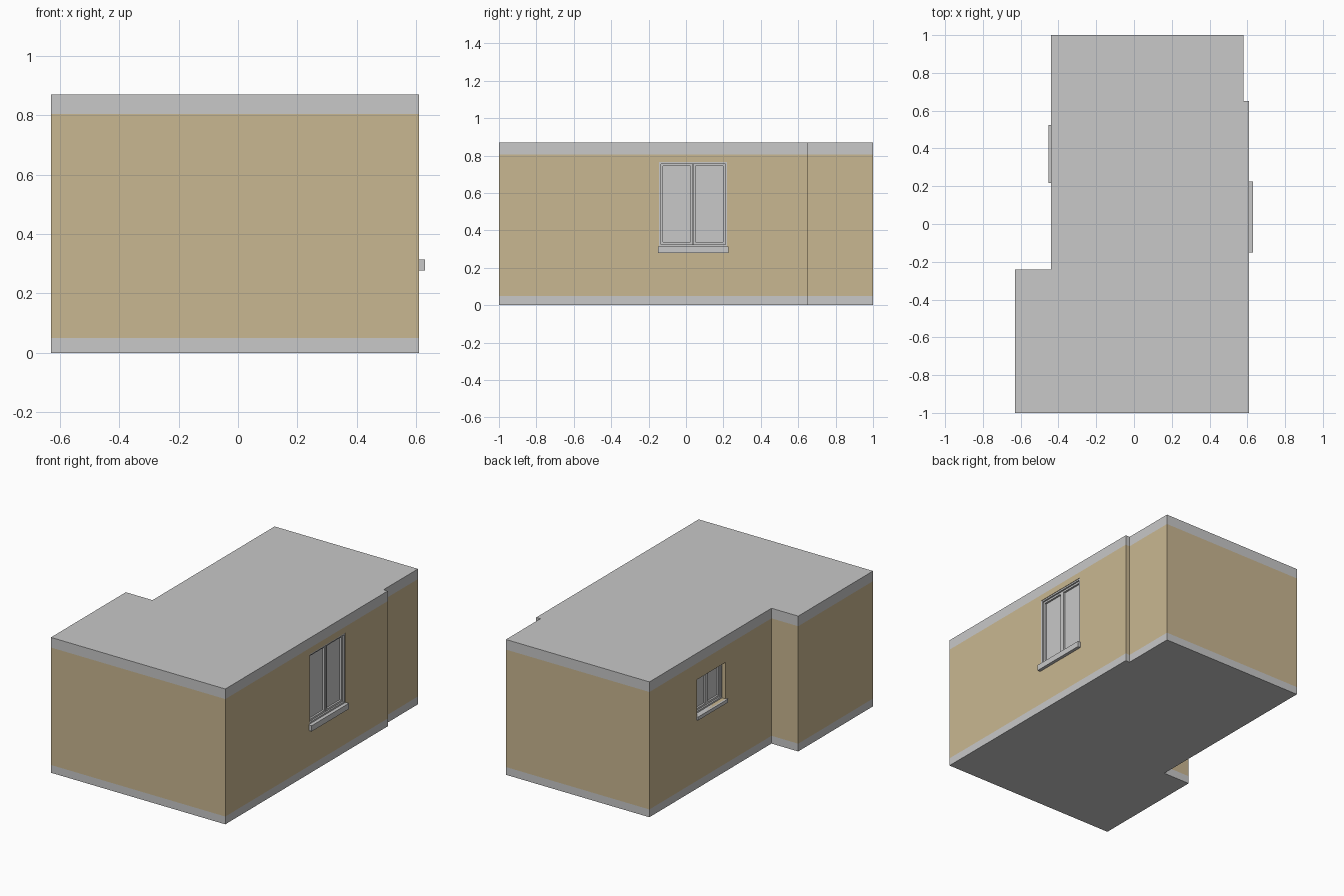
import bpy
import bmesh
from mathutils import Vector

cube = bpy.data.objects.get("Cube")
if cube:
    bpy.data.objects.remove(cube, do_unlink=True)


def material(name, rgb):
    m = bpy.data.materials.new(name)
    m.use_nodes = True
    m.diffuse_color = (*rgb, 1)
    m.node_tree.nodes["Principled BSDF"].inputs["Base Color"].default_value = (*rgb, 1)
    return m


GREY = material("light_grey", (0.578, 0.578, 0.578))
TAN = material("tan_render", (0.584, 0.474, 0.283))


def add_object(name, bm, *mats):
    bmesh.ops.recalc_face_normals(bm, faces=bm.faces)
    mesh = bpy.data.meshes.new(name)
    bm.to_mesh(mesh)
    bm.free()
    for m in mats:
        mesh.materials.append(m)
    ob = bpy.data.objects.new(name, mesh)
    bpy.context.collection.objects.link(ob)
    return ob


def add_box(bm, lo, hi):
    lo, hi = Vector(lo), Vector(hi)
    verts = bmesh.ops.create_cube(bm, size=1)["verts"]
    for v in verts:
        v.co = (lo + hi) / 2 + v.co * (hi - lo)


# Building shell: footprint stacked in plinth, wall and roof-edge bands
FOOTPRINT = [(-0.63, -1), (0.61, -1), (0.61, 0.65), (0.58, 0.65),
             (0.58, 1), (-0.44, 1), (-0.44, -0.24), (-0.63, -0.24)]
LEVELS = [0, 0.05, 0.805, 0.87]

bm = bmesh.new()
rings = [[bm.verts.new((x, y, z)) for x, y in FOOTPRINT] for z in LEVELS]
bm.faces.new(rings[0])
bm.faces.new(rings[-1])
count = len(FOOTPRINT)
for band, (low, high) in enumerate(zip(rings, rings[1:])):
    for i in range(count):
        j = (i + 1) % count
        face = bm.faces.new((low[i], low[j], high[j], high[i]))
        face.material_index = int(band == 1)
shell = add_object("building_shell", bm, GREY, TAN)


def cut_opening(wall_x, side, y0, y1, z0, z1, depth):
    """Sink a window recess with wall-coloured reveals into the shell."""
    bm = bmesh.new()
    a, b = sorted((wall_x + side * 0.05, wall_x - side * depth))
    add_box(bm, (a, y0, z0), (b, y1, z1))
    for f in bm.faces:
        f.material_index = 1
    cutter = add_object("window_cutter", bm, GREY, TAN)
    cutter.hide_render = True
    mod = shell.modifiers.new("opening", "BOOLEAN")
    mod.operation = "DIFFERENCE"
    mod.solver = "EXACT"
    mod.object = cutter
    bpy.context.view_layer.objects.active = shell
    bpy.ops.object.modifier_apply(modifier=mod.name)
    bpy.data.objects.remove(cutter, do_unlink=True)


def add_window(name, wall_x, side, y0, y1, z0, z1, inset, sill_out, sill_drop, sill_side):
    cut_opening(wall_x, side, y0, y1, z0, z1, inset + 0.03)

    def slab(bm, out, back, ya, yb, za, zb):
        a, b = sorted((wall_x - side * out, wall_x - side * back))
        add_box(bm, (a, ya, za), (b, yb, zb))

    def ring(bm, out, back, ya, yb, za, zb, w):
        slab(bm, out, back, ya, ya + w, za, zb)
        slab(bm, out, back, yb - w, yb, za, zb)
        slab(bm, out, back, ya + w, yb - w, zb - w, zb)
        slab(bm, out, back, ya + w, yb - w, za, za + w)

    back = inset + 0.03
    mid = (y0 + y1) / 2

    # Fixed outer frame
    bm = bmesh.new()
    ring(bm, inset, back, y0, y1, z0, z1, 0.01)
    add_object(name + "_frame", bm, GREY)

    # Two sashes meeting at the centre
    bm = bmesh.new()
    for ya, yb in ((y0 + 0.01, mid - 0.002), (mid + 0.002, y1 - 0.01)):
        ring(bm, inset + 0.01, back, ya, yb, z0 + 0.01, z1 - 0.01, 0.012)
    add_object(name + "_sashes", bm, GREY)

    # Panes
    bm = bmesh.new()
    slab(bm, inset + 0.022, back, y0 + 0.005, y1 - 0.005, z0 + 0.005, z1 - 0.005)
    add_object(name + "_panes", bm, GREY)

    # Projecting sill
    bm = bmesh.new()
    slab(bm, -sill_out, inset, y0 - sill_side, y1 + sill_side, z0 - sill_drop, z0)
    add_object(name + "_sill", bm, GREY)


add_window("left_window", 0.61, 1, -0.145, 0.22, 0.315, 0.765, 0.003, 0.02, 0.037, 0.006)
add_window("right_window", -0.44, -1, 0.225, 0.515, 0.465, 0.7, 0.025, 0.012, 0.022, 0.008)
